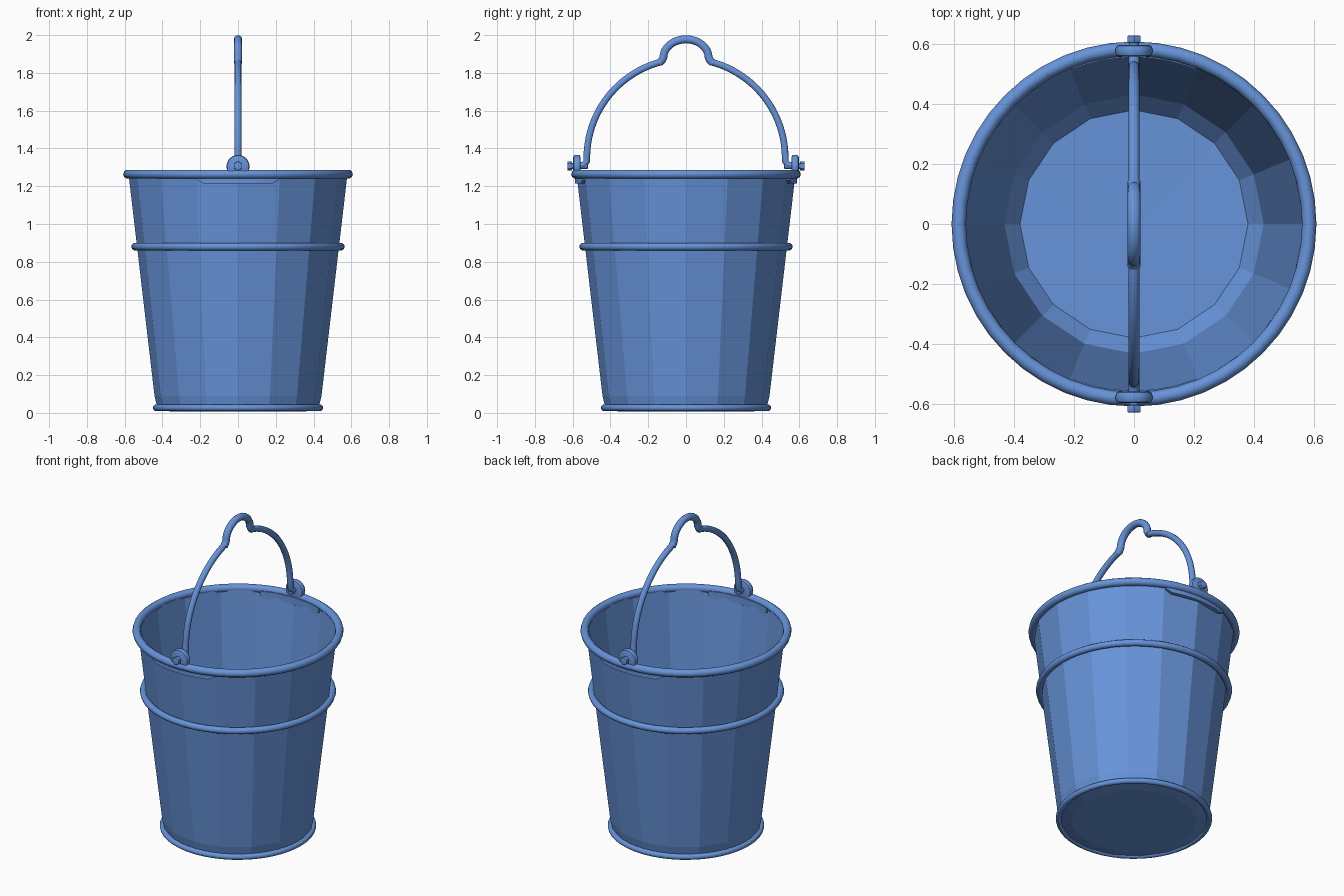
import bpy, bmesh, math
from mathutils import Matrix

if "Cube" in bpy.data.objects:
    bpy.data.objects.remove(bpy.data.objects["Cube"])

blue = bpy.data.materials.new("pail blue")
blue.diffuse_color = (0.135, 0.295, 0.70, 1)
blue.use_nodes = True
blue.node_tree.nodes["Principled BSDF"].inputs["Base Color"].default_value = blue.diffuse_color


def make(name, bm, smooth=True):
    bmesh.ops.recalc_face_normals(bm, faces=bm.faces[:])
    me = bpy.data.meshes.new(name)
    bm.to_mesh(me)
    bm.free()
    me.materials.append(blue)
    ob = bpy.data.objects.new(name, me)
    bpy.context.collection.objects.link(ob)
    if smooth:
        bpy.ops.object.select_all(action='DESELECT')
        ob.select_set(True)
        bpy.context.view_layer.objects.active = ob
        bpy.ops.object.shade_smooth_by_angle(angle=math.radians(40))
    return ob


def lathe(name, profile, n, smooth=False, closed=False):
    """Spin (radius, z) points round z."""
    bm = bmesh.new()
    rows = []
    for r, z in profile:
        if r == 0:
            rows.append([bm.verts.new((0, 0, z))] * n)
        else:
            rows.append([bm.verts.new((r * math.cos(2 * math.pi * i / n),
                                       r * math.sin(2 * math.pi * i / n), z)) for i in range(n)])
    pairs = list(zip(rows, rows[1:]))
    if closed:
        pairs.append((rows[-1], rows[0]))
    for a, b in pairs:
        for i in range(n):
            j = (i + 1) % n
            quad = list(dict.fromkeys((a[i], a[j], b[j], b[i])))
            bm.faces.new(quad)
    return make(name, bm, smooth)


def ring(name, major, minor, z):
    k = 10
    lathe(name, [(major + minor * math.cos(2 * math.pi * i / k),
                  z + minor * math.sin(2 * math.pi * i / k)) for i in range(k)], 48, True, True)


def tube(name, path, radius, k=10):
    """Round rod along (y, z) points in the x = 0 plane."""
    bm = bmesh.new()
    rows = []
    for i, (y, z) in enumerate(path):
        p, q = path[max(i - 1, 0)], path[min(i + 1, len(path) - 1)]
        d = math.hypot(q[0] - p[0], q[1] - p[1])
        ny, nz = -(q[1] - p[1]) / d, (q[0] - p[0]) / d
        rows.append([bm.verts.new((radius * math.cos(2 * math.pi * j / k),
                                   y + ny * radius * math.sin(2 * math.pi * j / k),
                                   z + nz * radius * math.sin(2 * math.pi * j / k))) for j in range(k)])
    for a, b in zip(rows, rows[1:]):
        for j in range(k):
            bm.faces.new((a[j], a[(j + 1) % k], b[(j + 1) % k], b[j]))
    bm.faces.new(rows[0])
    bm.faces.new(rows[-1])
    make(name, bm)


def disc(name, radius, y0, y1, z, seg, bevel):
    """Cylinder along y."""
    bm = bmesh.new()
    bmesh.ops.create_cone(bm, cap_ends=True, segments=seg, radius1=radius, radius2=radius,
                          depth=abs(y1 - y0))
    rims = [e for e in bm.edges if abs(e.verts[0].co.z - e.verts[1].co.z) < 1e-5]
    bmesh.ops.bevel(bm, geom=rims, offset=bevel, segments=2, profile=0.5, affect='EDGES')
    bm.transform(Matrix.Translation((0, (y0 + y1) / 2, z)) @ Matrix.Rotation(math.pi / 2, 4, 'X'))
    make(name, bm)


# sixteen-sided thin pail: outside, then back down the inside
lathe("pail_body", [(0, 0.008), (0.36, 0.008), (0.425, 0.02), (0.442, 0.09), (0.579, 1.26),
                    (0.569, 1.26), (0.432, 0.095), (0.38, 0.03), (0, 0.025)], 16)

# rolled rim and hoops
ring("rim", 0.584, 0.024, 1.264)
ring("middle_hoop", 0.545, 0.02, 0.88)
ring("base_hoop", 0.434, 0.017, 0.027)

for side, s in (("back", 1), ("front", -1)):
    # curved ear plate under the rim
    bm = bmesh.new()
    rows = []
    for i in range(13):
        a = math.radians(-21.5 + 43 * i / 12)
        low = 1.232 if i in (0, 12) else 1.214
        rows.append([bm.verts.new((r * math.sin(a), s * r * math.cos(a), z))
                     for r, z in ((0.555, low), (0.588, low), (0.588, 1.262), (0.555, 1.262))])
    for a, b in zip(rows, rows[1:]):
        for j in range(4):
            bm.faces.new((a[j], a[(j + 1) % 4], b[(j + 1) % 4], b[j]))
    bm.faces.new(rows[0])
    bm.faces.new(rows[-1])
    make(side + "_ear_plate", bm)
    # round lug and bolt
    disc(side + "_lug", 0.061, s * 0.558, s * 0.597, 1.305, 24, 0.012)
    disc(side + "_bolt_shaft", 0.016, s * 0.52, s * 0.615, 1.307, 12, 0.002)
    disc(side + "_bolt_head", 0.025, s * 0.603, s * 0.628, 1.307, 6, 0.004)

# wire handle: two mirrored arcs with hooked ends, and a raised grip
R, cz = 0.525, 1.35
for side, s in (("back", 1), ("front", -1)):
    arc = [(s * 0.57, 1.31), (s * 0.54, 1.313), (s * 0.526, 1.33)]
    arc += [(s * R * math.cos(math.radians(t)), cz + R * math.sin(math.radians(t)))
            for t in [4 + 72 * i / 20 for i in range(21)]]
    tube(side + "_handle_arm", arc, 0.0185)
grip = [(-0.14, 1.853), (-0.128, 1.866)]
grip += [(-0.12 * math.cos(math.pi * i / 16), 1.88 + 0.098 * math.sin(math.pi * i / 16)) for i in range(17)]
grip += [(0.128, 1.866), (0.14, 1.853)]
tube("handle_grip", grip, 0.022)
